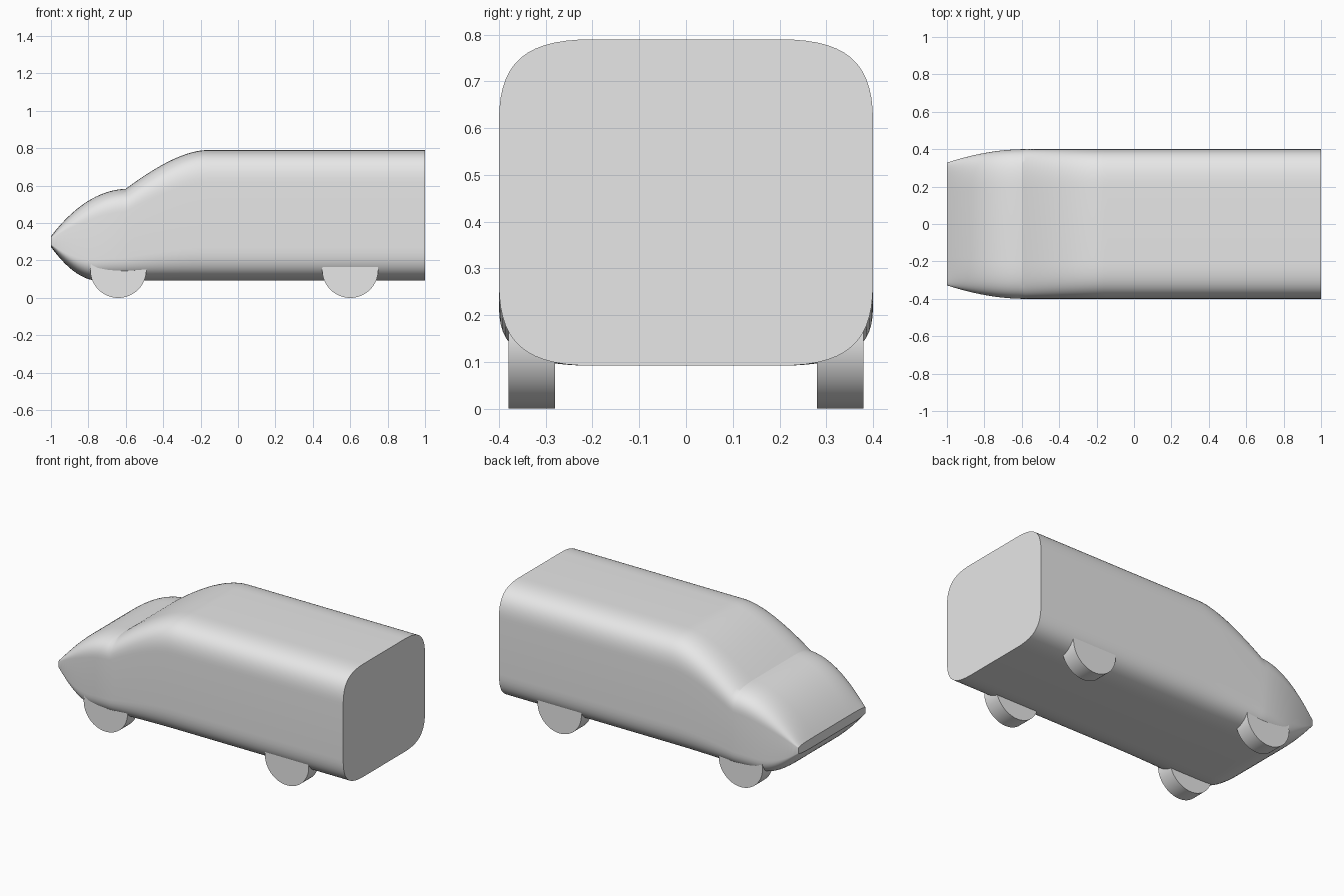
import bpy, bmesh, math
from mathutils import Vector

cube = bpy.data.objects.get("Cube")
if cube:
    bpy.data.objects.remove(cube, do_unlink=True)

grey = bpy.data.materials.new("plain grey")
grey.use_nodes = True
grey.diffuse_color = (0.8, 0.8, 0.8, 1)
grey.node_tree.nodes["Principled BSDF"].inputs["Base Color"].default_value = (0.8, 0.8, 0.8, 1)


def finish(name, bm):
    bmesh.ops.recalc_face_normals(bm, faces=bm.faces)
    mesh = bpy.data.meshes.new(name)
    bm.to_mesh(mesh)
    bm.free()
    mesh.materials.append(grey)
    obj = bpy.data.objects.new(name, mesh)
    bpy.context.collection.objects.link(obj)
    bpy.ops.object.select_all(action='DESELECT')
    obj.select_set(True)
    bpy.context.view_layer.objects.active = obj
    bpy.ops.object.shade_smooth_by_angle(angle=math.radians(30))
    return obj


def curve_at(x, start, control, end):
    """Height of a quadratic arc at x, held constant beyond its ends."""
    lo, hi = 0.0, 1.0
    for _ in range(30):
        t = (lo + hi) / 2
        px = (1 - t) ** 2 * start[0] + 2 * t * (1 - t) * control[0] + t * t * end[0]
        lo, hi = (t, hi) if px < x else (lo, t)
    return (1 - t) ** 2 * start[1] + 2 * t * (1 - t) * control[1] + t * t * end[1]


def roof(x):
    if x <= -0.6:
        return curve_at(x, (-1, 0.33), (-0.81, 0.575), (-0.6, 0.583))
    return curve_at(x, (-0.6, 0.583), (-0.33, 0.785), (-0.17, 0.79))


def floor(x):
    return curve_at(x, (-1, 0.272), (-0.87, 0.095), (-0.75, 0.092))


def half_width(x):
    return curve_at(x, (-1, 0.328), (-0.78, 0.4), (-0.58, 0.4))


# Rounded-box cross-section with long soft corners, in unit half sizes
STEPS, PULL = 14, 0.72


def fall(t):
    return 1 - 0.5 * ((1 - t) ** 3 + 3 * (1 - t) ** 2 * t * (1 - PULL))


corner = [(fall(i / STEPS), fall(1 - i / STEPS)) for i in range(STEPS + 1)]
section = (corner + [(u, -v) for u, v in reversed(corner)]
           + [(-u, -v) for u, v in corner] + [(-u, v) for u, v in reversed(corner)])

# Body lofted along its length, closed by flat ends
stations = [-1 + 0.02 * i for i in range(44)] + [0.2, 0.6, 1]
bm = bmesh.new()
rings = []
for x in stations:
    top, low, wide = roof(x), floor(x), half_width(x)
    mid, tall = (top + low) / 2, (top - low) / 2
    rings.append([bm.verts.new((x, u * wide, mid + v * tall)) for u, v in section])
count = len(section)
for a, b in zip(rings, rings[1:]):
    for i in range(count):
        j = (i + 1) % count
        bm.faces.new((a[i], a[j], b[j], b[i]))
bm.faces.new(rings[0])
bm.faces.new(rings[-1])
finish("van_body", bm)

# Four wheels tucked into the body
for end, x in (("front", -0.64), ("rear", 0.6)):
    for side, y in (("left", -0.33), ("right", 0.33)):
        bm = bmesh.new()
        bmesh.ops.create_cone(bm, cap_ends=True, segments=64, radius1=0.15,
                              radius2=0.15, depth=0.1)
        for v in bm.verts:
            v.co = Vector((x + v.co.x, y + v.co.z, 0.15 + v.co.y))
        finish(f"{end}_{side}_wheel", bm)
